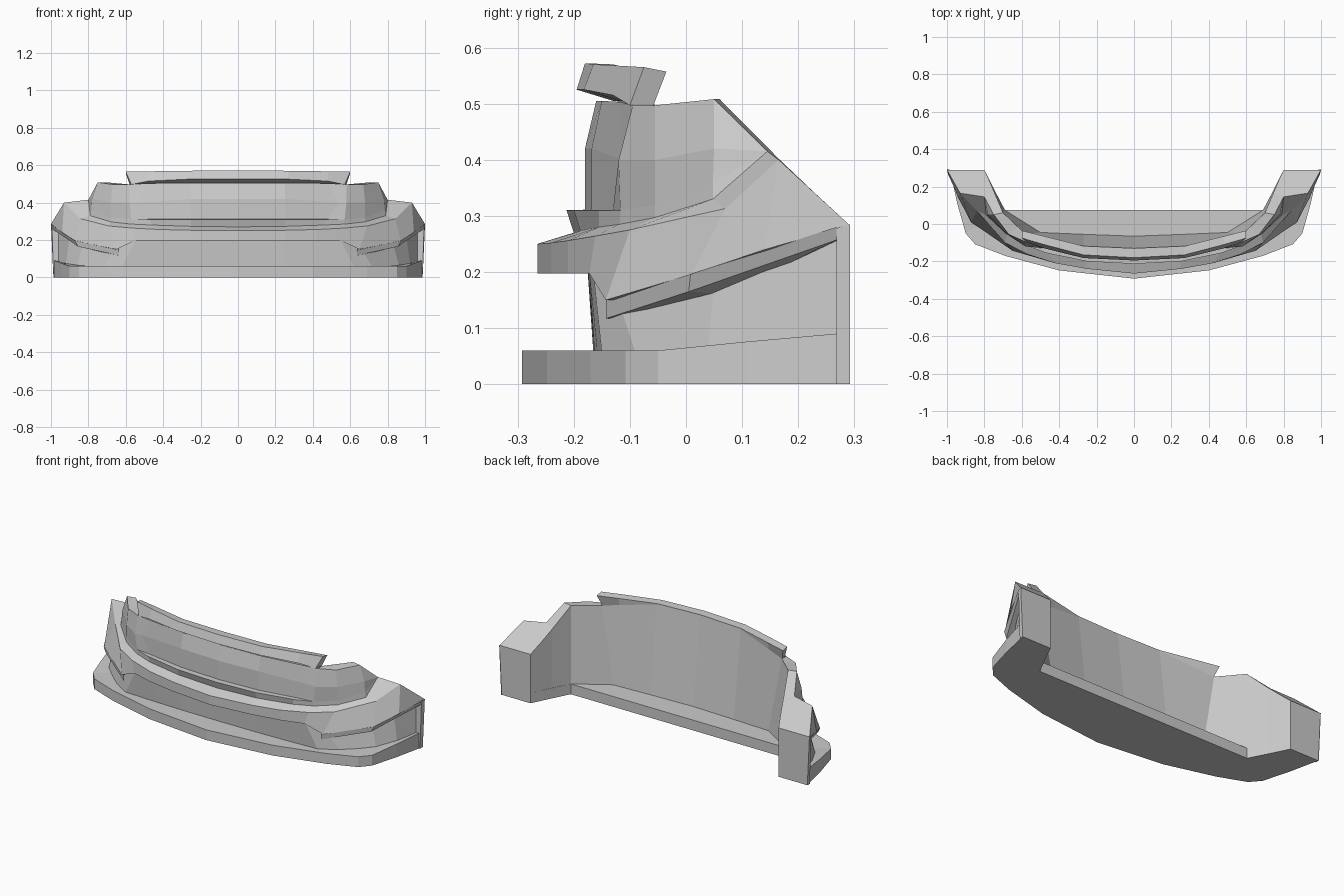
import bpy, bmesh


def loft(name, rails, closed=False):
    """Skin half-width rails (same point count), mirror across x = 0."""
    bm = bmesh.new()
    rows = [[bm.verts.new(p) for p in r] for r in rails]
    pairs = list(zip(rows, rows[1:]))
    if closed:
        pairs.append((rows[-1], rows[0]))
        bm.faces.new([r[-1] for r in reversed(rows)])
        if rails[0][0][0] > 0.01:
            bm.faces.new([r[0] for r in rows])
    for a, b in pairs:
        for i in range(len(a) - 1):
            bm.faces.new((a[i], a[i + 1], b[i + 1], b[i]))
    bmesh.ops.remove_doubles(bm, verts=bm.verts, dist=0.0005)
    mesh = bpy.data.meshes.new(name)
    bm.to_mesh(mesh)
    bm.free()
    ob = bpy.data.objects.new(name, mesh)
    bpy.context.collection.objects.link(ob)
    m = ob.modifiers.new("mirror", 'MIRROR')
    m.use_clip = True
    return ob


def at(plan, zs):
    """Lift a plan curve to the given heights."""
    return [(x, y, z) for (x, y), z in zip(plan, zs)]


# splitter with straight-backed floor plate
front = [(0, -.292), (.4, -.248), (.69, -.17), (.85, -.108),
         (.9, -.05), (.945, .11), (.985, .29)]
back = [(0, .075), (.35, .075), (.5, .075), (.6, .075),
        (.69, .075), (.745, .18), (.8, .29)]
loft("splitter", [at(front, [0] * 7), at(front, [.06] * 5 + [.076, .092]),
                  at(back, [.06] * 7), at(back, [0] * 7)], closed=True)

# lower fascia, overhanging band and ledge
fascia_bot = [(0, -.165, .055), (.25, -.163, .055), (.42, -.158, .055), (.62, -.15, .055),
              (.72, -.09, .055), (.86, .04, .065), (.92, .15, .075), (.96, .27, .085)]
fascia_top = [(0, -.175, .197), (.25, -.174, .197), (.42, -.172, .197), (.55, -.165, .197),
              (.66, -.12, .15), (.83, .05, .18), (.9, .15, .22), (.96, .27, .26)]
band_bot = [(0, -.265, .197), (.25, -.24, .197), (.42, -.21, .197), (.55, -.172, .197),
            (.65, -.143, .15), (.87, .01, .196), (.94, .14, .24), (.997, .29, .283)]
band_top = [(0, -.265, .25), (.25, -.24, .252), (.42, -.21, .256), (.57, -.162, .264),
            (.69, -.1, .275), (.84, .07, .313), (.93, .165, .4), (1, .29, .285)]
loft("lower_fascia", [fascia_bot, fascia_top, band_bot, band_top])

# ledge and upper shell with recessed grille panel
ledge = [(0, -.2, .27), (.25, -.188, .273), (.46, -.155, .28), (.57, -.118, .285),
         (.68, -.055, .297), (.79, .048, .33), (.8, .145, .415)]
sill_tail = [(.57, -.117, .31), (.68, -.055, .32), (.785, .048, .36), (.8, .145, .415)]
sill = [(0, -.213, .31), (.25, -.2, .31), (.47, -.155, .31)] + sill_tail
sill_back = [(0, -.18, .311), (.25, -.168, .311), (.475, -.13, .311)] + sill_tail
mid = [(0, -.18, .42), (.25, -.168, .42), (.54, -.115, .4), (.58, -.12, .4),
       (.68, -.055, .4), (.78, .05, .42), (.8, .145, .415)]
top = [(0, -.16, .505), (.25, -.15, .505), (.48, -.118, .503), (.58, -.095, .497),
       (.67, -.055, .497), (.75, .05, .508), (.8, .145, .415)]
loft("upper_shell", [band_top[:7], ledge, sill, sill_back, mid, top])

# hood-side lip
loft("top_lip", [
    [(0, -.195, .525), (.27, -.182, .525), (.48, -.13, .515), (.57, -.1, .497)],
    [(0, -.18, .572), (.27, -.165, .57), (.48, -.11, .567), (.6, -.075, .565)],
    [(0, -.13, .57), (.27, -.118, .567), (.48, -.065, .561), (.6, -.035, .557)],
    [(0, -.13, .505), (.27, -.118, .505), (.48, -.08, .5), (.58, -.058, .497)]], closed=True)

# inner wall
inner_top = [(0, -.13, .565), (.27, -.118, .563), (.58, -.055, .497),
             (.7, .06, .508), (.745, .165, .402), (.77, .225, .345), (.8, .29, .285)]
inner_bot = [(0, -.065, .06), (.27, -.055, .06), (.5, -.045, .06),
             (.69, .075, .05), (.745, .18, 0), (.77, .23, 0), (.8, .29, 0)]
loft("inner_wall", [inner_top, inner_bot])

# stepped rim joining the shell to the inner wall
loft("side_rim", [[top[3], top[4], top[5], top[6], band_top[6], band_top[7]],
                  [inner_top[2], (.62, -.016, .5)] + inner_top[3:5] + inner_top[5:]][::-1])

# rear end faces and side flanges
loft("end_face", [[(.8, .29, .285), (1, .29, .285)], [(.8, .29, 0), (.985, .29, 0)]])
loft("side_flange", [[(.955, .268, 0), (.986, .268, 0), (.987, .292, 0)],
                     [(.955, .268, .27), (.995, .268, .278), (1, .292, .285)]])

# corner blades
loft("corner_blade", [
    [(.635, -.143, .117), (.855, .005, .165), (.99, .268, .257)],
    [(.635, -.143, .15), (.872, .008, .196), (.996, .268, .28)],
    [(.66, -.1, .15), (.82, .07, .195), (.95, .268, .275)],
    [(.66, -.1, .12), (.82, .07, .16), (.95, .268, .255)]], closed=True)
